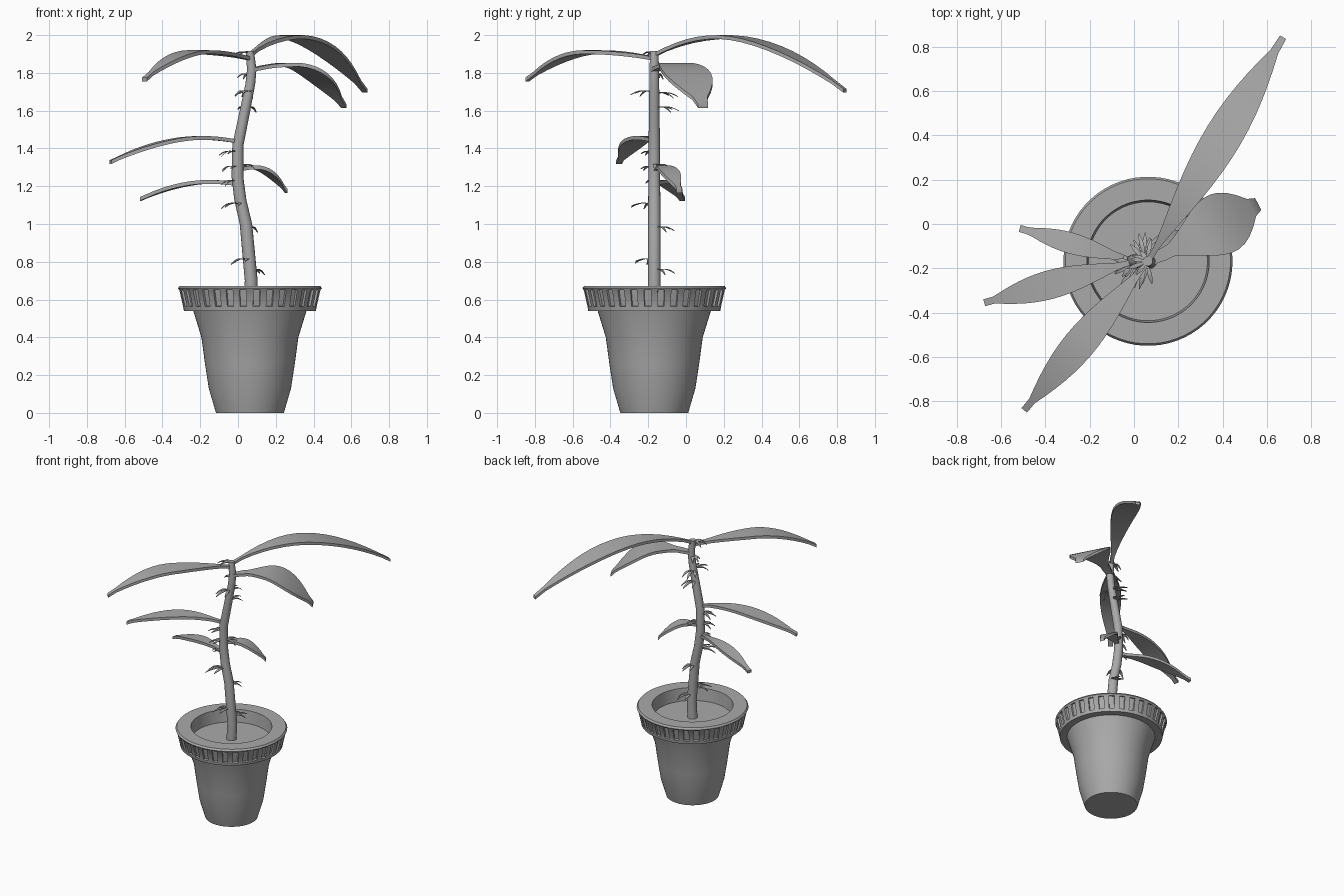
import bpy, bmesh, math
from mathutils import Vector

cube = bpy.data.objects.get("Cube")
if cube:
    bpy.data.objects.remove(cube)

grey = bpy.data.materials.new("plain grey")
grey.use_nodes = True
GREY = (0.4, 0.4, 0.4, 1)
grey.diffuse_color = GREY
grey.node_tree.nodes["Principled BSDF"].inputs["Base Color"].default_value = GREY

CENTRE = Vector((0.063, -0.168, 0))


def finish(bm, name, angle=35):
    bmesh.ops.recalc_face_normals(bm, faces=bm.faces)
    mesh = bpy.data.meshes.new(name)
    bm.to_mesh(mesh)
    bm.free()
    mesh.materials.append(grey)
    obj = bpy.data.objects.new(name, mesh)
    bpy.context.collection.objects.link(obj)
    bpy.ops.object.select_all(action='DESELECT')
    obj.select_set(True)
    bpy.context.view_layer.objects.active = obj
    bpy.ops.object.shade_smooth_by_angle(angle=math.radians(angle))
    return obj


def skin(bm, rings):
    """Bridge consecutive closed rings; returns the rows of faces."""
    n = len(rings[0])
    return [[bm.faces.new((a[i], a[(i + 1) % n], b[(i + 1) % n], b[i]))
             for i in range(n)] for a, b in zip(rings, rings[1:])]


# Pot: one revolved profile from the base, over the rim and down to the soil
profile = [(0.18, 0), (0.218, 0.13), (0.238, 0.26), (0.257, 0.4), (0.30, 0.54),
           (0.35, 0.54), (0.354, 0.562), (0.374, 0.65), (0.381, 0.66),
           (0.372, 0.673), (0.276, 0.673), (0.268, 0.58)]
PANEL_ROW = 6
SEG = 64
bm = bmesh.new()
rings = []
for r, z in profile:
    rings.append([bm.verts.new(CENTRE + Vector((
        r * math.cos((k + 0.5) * math.tau / SEG),
        r * math.sin((k + 0.5) * math.tau / SEG), z))) for k in range(SEG)])
rows = skin(bm, rings)
bm.faces.new(rings[0])
bm.faces.new(rings[-1])
bmesh.ops.recalc_face_normals(bm, faces=bm.faces)
# Recessed panels around the rim
bmesh.ops.inset_individual(bm, faces=rows[PANEL_ROW][::2], thickness=0.002, depth=-0.012)
finish(bm, "pot", 28)

# Stem: tapered tube through a bent path of (x, z, radius)
path = [(0.063, 0.57, 0.035), (0.07, 0.7, 0.034), (0.042, 1.0, 0.033),
        (0.012, 1.13, 0.032), (-0.003, 1.25, 0.031), (0, 1.42, 0.03),
        (0.037, 1.6, 0.028), (0.065, 1.74, 0.026), (0.073, 1.82, 0.025),
        (0.062, 1.915, 0.022)]
bm = bmesh.new()
rings = [[bm.verts.new((x + r * math.cos(k * math.tau / 16),
                        CENTRE.y + r * math.sin(k * math.tau / 16), z))
          for k in range(16)] for x, z, r in path]
skin(bm, rings)
bm.faces.new(rings[0])
bm.faces.new(rings[-1])
finish(bm, "stem", 50)


def stem_x(z):
    for (x0, z0, _), (x1, z1, _) in zip(path, path[1:]):
        if z <= z1:
            return x0 + (x1 - x0) * (z - z0) / (z1 - z0)
    return path[-1][0]


def add_leaf(bm, base, tip, peak_at, peak_z, width, widest, thick, steps=16, end=0.016):
    """Arched blade with a blunt tip, of even thickness."""
    along = Vector((tip.x - base.x, tip.y - base.y, 0))
    side = Vector((-along.y, along.x, 0)).normalized()
    power = math.log(0.5) / math.log(widest)
    rings = []
    for i in range(steps + 1):
        s = i / steps
        if s < peak_at:
            z = peak_z - (peak_z - base.z) * (1 - s / peak_at) ** 2
        else:
            z = peak_z - (peak_z - tip.z) * ((s - peak_at) / (1 - peak_at)) ** 1.8
        half = max(end, width / 2 * math.sin(math.pi * min(1, s ** power)))
        if s < 0.1:
            half = max(min(end, 0.012), half * 0.8)
        mid = base + along * s
        mid.z = z
        t = Vector((0, 0, thick))
        rings.append([bm.verts.new(p) for p in (
            mid - side * half, mid, mid + side * half,
            mid + side * half - t, mid - t, mid - side * half - t)])
    skin(bm, rings)
    for r in (rings[0], rings[-1]):
        bm.faces.new(r)


# Large leaves: base z, tip, peak position and height, width, widest point
leaves = {
    "top_leaf_back": (1.905, (0.672, 0.842, 1.715), 0.36, 2.0, 0.17, 0.55),
    "top_leaf_front": (1.885, (-0.495, -0.84, 1.775), 0.5, 1.92, 0.145, 0.55),
    "broad_leaf": (1.825, (0.56, 0.09, 1.635), 0.42, 1.853, 0.28, 0.66),
    "middle_leaf_right": (1.445, (-0.675, -0.355, 1.338), 0.3, 1.466, 0.13, 0.56),
    "lower_leaf_right": (1.22, (-0.515, -0.02, 1.143), 0.3, 1.233, 0.095, 0.56),
    "lower_leaf_left": (1.295, (0.255, -0.035, 1.185), 0.35, 1.31, 0.11, 0.6),
}
for name, (z, tip, at, top, width, widest) in leaves.items():
    bm = bmesh.new()
    end = 0.03 if name == "broad_leaf" else 0.016
    add_leaf(bm, Vector((stem_x(z), CENTRE.y, z)), Vector(tip), at, top, width, widest,
             0.02, end=end)
    finish(bm, name, 50)

# Small sprouts: height, heading in degrees, reach
sprouts = [(1.905, 200, 0.10), (1.79, 160, 0.08), (1.70, 255, 0.13), (1.69, 105, 0.13),
           (1.615, 85, 0.13), (1.38, 205, 0.11), (1.31, 30, 0.12), (1.30, 215, 0.10),
           (1.225, 190, 0.09), (1.105, 235, 0.15), (0.98, 75, 0.11),
           (0.81, 230, 0.13), (0.755, 65, 0.12)]
bm = bmesh.new()
for z, heading, reach in sprouts:
    for k, turn in enumerate((-28, 0, 28)):
        a = math.radians(heading + turn)
        length = reach * (1 if k == 1 else 0.8)
        base = Vector((stem_x(z), CENTRE.y, z))
        tip = base + Vector((length * math.cos(a), length * math.sin(a), -0.022 + 0.008 * k))
        add_leaf(bm, base, tip, 0.5, z + 0.008, 0.02, 0.6, 0.004, steps=7, end=0.002)
finish(bm, "sprouts", 50)
